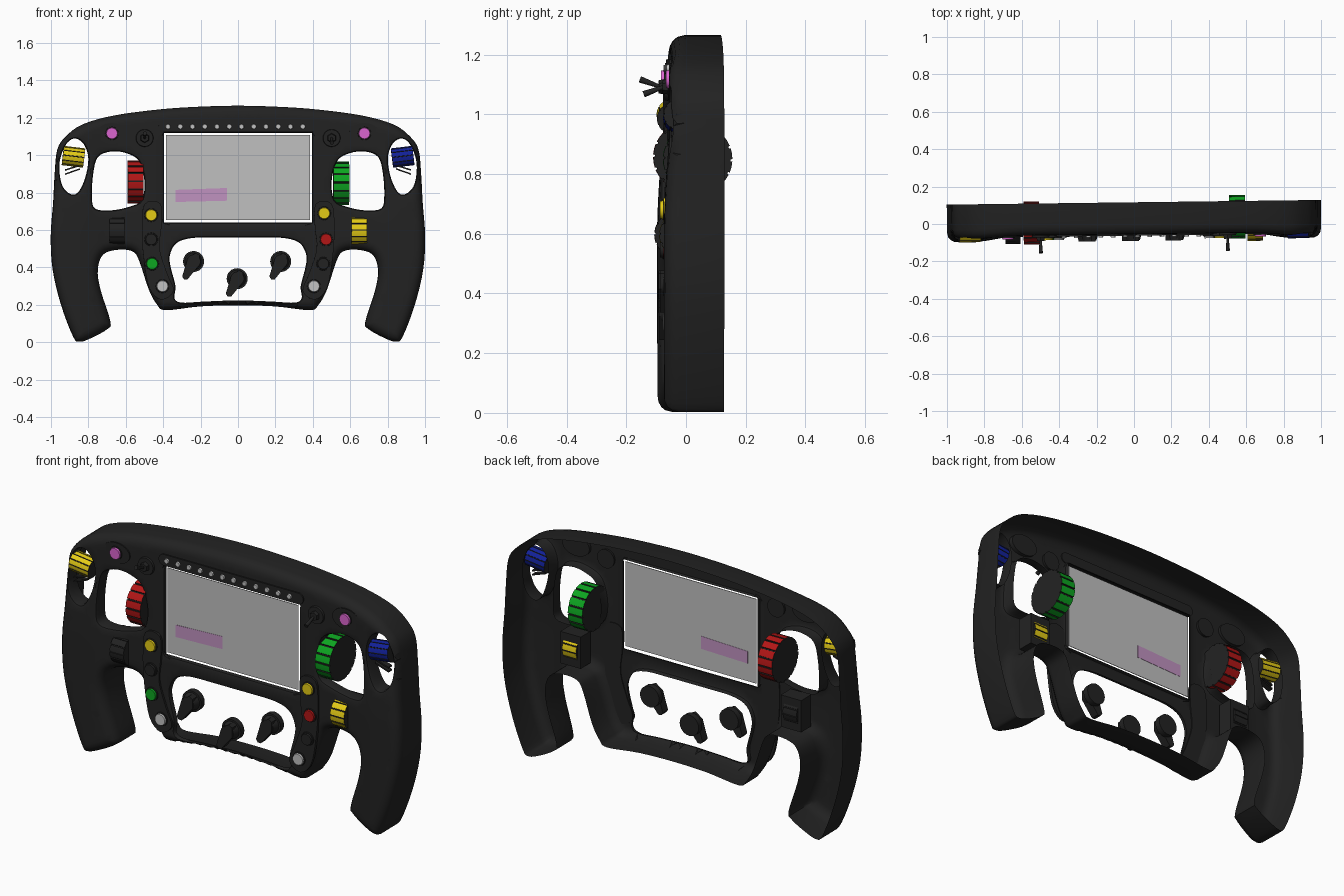
import bpy, bmesh, math
from mathutils import Vector, Matrix
from mathutils.geometry import delaunay_2d_cdt

if "Cube" in bpy.data.objects:
    bpy.data.objects.remove(bpy.data.objects["Cube"])

def mat(name, r, g, b):
    m = bpy.data.materials.new(name)
    m.diffuse_color = (r, g, b, 1)
    m.use_nodes = True
    m.node_tree.nodes["Principled BSDF"].inputs["Base Color"].default_value = m.diffuse_color
    return m

BLACK = mat("black", .016, .016, .016)
YELLOW = mat("yellow", .78, .6, .008)
GREEN = mat("green", .004, .38, .015)
RED = mat("red", .45, .008, .008)
BLUE = mat("blue", .006, .015, .32)
PINK = mat("pink", .7, .13, .62)
SILVER = mat("silver", .54, .54, .54)
GREY = mat("screen grey", .53, .53, .53)
MAUVE = mat("mauve", .53, .29, .53)
BACK = .116

def finish(name, bm, *mats):
    bmesh.ops.recalc_face_normals(bm, faces=bm.faces)
    me = bpy.data.meshes.new(name)
    bm.to_mesh(me)
    bm.free()
    for m in mats:
        me.materials.append(m)
    ob = bpy.data.objects.new(name, me)
    bpy.context.collection.objects.link(ob)
    return ob

def prism(name, pts, y0, y1, m):
    """Outline in x,z pushed along y."""
    bm = bmesh.new()
    a = [bm.verts.new((x, y0, z)) for x, z in pts]
    b = [bm.verts.new((x, y1, z)) for x, z in pts]
    for i in range(len(pts)):
        j = (i + 1) % len(pts)
        bm.faces.new((a[i], a[j], b[j], b[i]))
    bm.faces.new(a)
    bm.faces.new(b)
    return finish(name, bm, m)

def rod(name, p, q, r1, r2, m, n=24):
    """Cylinder or cone between two points."""
    p, q = Vector(p), Vector(q)
    bm = bmesh.new()
    rot = (q - p).to_track_quat('Z', 'Y').to_matrix().to_4x4()
    bmesh.ops.create_cone(bm, cap_ends=True, segments=n, radius1=r1, radius2=r2,
                          depth=(q - p).length, matrix=Matrix.Translation((p + q) / 2) @ rot)
    return finish(name, bm, m)

def oval(x, z, rx, rz, n=32):
    return [(x + rx * math.cos(i * math.tau / n), z + rz * math.sin(i * math.tau / n)) for i in range(n)]

def rounded(p, k=4):
    """Closed smooth curve through the points."""
    out, n = [], len(p)
    for i in range(n):
        a, b, c, d = (Vector(p[(i + o) % n]) for o in (-1, 0, 1, 2))
        for s in range(k):
            t = s / k
            out.append(tuple(.5 * (2*b + (c - a)*t + (2*a - 5*b + 4*c - d)*t*t + (3*b - a - 3*c + d)*t**3)))
    return out

def flip(p):
    return [(-x, z) for x, z in reversed(p)]

def mirrored(half):
    return half + [(-x, z) for x, z in reversed(half) if x > 0]

def ramp(v, a, b):
    t = min(1, max(0, (v - a) / (b - a)))
    return t * t * (3 - 2 * t)

def front(x, z):
    return -.055 - .03 * ramp(abs(x), .6, .86) * (1 - .55 * ramp(z, .6, 1))

# ---- body shell: outline and openings
outer = rounded(mirrored([(0, 1.265), (.22, 1.259), (.42, 1.245), (.66, 1.213), (.83, 1.165), (.92, 1.1),
    (.965, 1.03), (.979, .9), (.987, .75), (1, .57), (.99, .39), (.945, .2), (.88, .03), (.845, .003), (.78, .025),
    (.70, .07), (.682, .11), (.735, .28), (.75, .39), (.72, .47), (.64, .495), (.56, .485), (.525, .43),
    (.475, .28), (.43, .2), (.385, .172), (.2, .192), (0, .198)]))
thumb = rounded([(.53, .97), (.6, 1.012), (.68, 1.02), (.75, .99), (.775, .9), (.782, .78), (.765, .715),
                 (.68, .705), (.58, .725), (.515, .76), (.5, .86)])
egg = rounded([(.875, 1.09), (.922, 1.055), (.955, .96), (.945, .85), (.905, .797), (.86, .797), (.82, .87),
               (.8, .98), (.825, 1.06)])
lower = rounded(mirrored([(0, .56), (.12, .56), (.25, .557), (.33, .53), (.365, .465), (.36, .4), (.335, .3),
                          (.34, .235), (.3, .212), (.18, .218), (0, .224)]), 5)
c = [(-.395, .64), (.395, .64), (.395, 1.12), (-.395, 1.12)]
window = [tuple(Vector(c[i]).lerp(Vector(c[(i + 1) % 4]), s / 22)) for i in range(4) for s in range(22)]
loops = [outer, thumb, flip(thumb), egg, flip(egg), lower, window]
wall_end = [BACK, 0, 0, .01, .01, -.03, -.036]
segs = [[(*l[i], *l[(i + 1) % len(l)]) for i in range(len(l))] for l in loops]

def inside(x, z):
    odd = False
    for s in segs:
        for x0, z0, x1, z1 in s:
            if (z0 > z) != (z1 > z) and x < x0 + (z - z0) * (x1 - x0) / (z1 - z0):
                odd = not odd
    return odd

def dist(x, z, ss):
    best = 9
    for x0, z0, x1, z1 in ss:
        dx, dz = x1 - x0, z1 - z0
        t = min(1, max(0, ((x - x0) * dx + (z - z0) * dz) / (dx * dx + dz * dz + 1e-12)))
        best = min(best, (x - x0 - t * dx) ** 2 + (z - z0 - t * dz) ** 2)
    return math.sqrt(best)

rim_segs = segs[0]
hole_segs = sum(segs[1:], [])
verts, edges = [], []
for l in loops:
    k = len(verts)
    verts += [Vector(p) for p in l]
    edges += [(k + i, k + (i + 1) % len(l)) for i in range(len(l))]
# rings that follow each edge carry the rounding
for li, l in enumerate(loops):
    for d in ((.006, .018, .034, .05) if li == 0 else (.005, .015)):
        for i in range(len(l)):
            t = (Vector(l[(i + 1) % len(l)]) - Vector(l[i - 1])).normalized()
            for s in (1, -1):
                x, z = l[i][0] - s * t.y * d, l[i][1] + s * t.x * d
                if inside(x, z) and min(dist(x, z, rim_segs), dist(x, z, hole_segs)) > .9 * d:
                    verts.append(Vector((x, z)))
for i in range(-33, 34):
    for j in range(1, 43):
        x, z = i * .03, j * .03
        if inside(x, z) and dist(x, z, rim_segs) > .06 and dist(x, z, hole_segs) > .025:
            verts.append(Vector((x, z)))

def curve_in(d, r):
    return r - math.sqrt(r * r - (r - d) ** 2) if d < r else 0

def surface(x, z):
    return front(x, z) + max(curve_in(dist(x, z, rim_segs), .05), curve_in(dist(x, z, hole_segs), .015))

vs, es, fs, *_ = delaunay_2d_cdt(verts, edges, [], 0, 1e-5)
bm = bmesh.new()
bv = [bm.verts.new((v.x, surface(v.x, v.y), v.y)) for v in vs]
for f in fs:
    m = sum((vs[i] for i in f), Vector((0, 0))) / len(f)
    if inside(m.x, m.y):
        bm.faces.new([bv[i] for i in f])
# outer wall runs to the open back; the openings have shorter lips
for l, end in zip(loops, wall_end):
    a = [bm.verts.new((x, surface(x, z), z)) for x, z in l]
    b = [bm.verts.new((x, end, z)) for x, z in l]
    for i in range(len(l)):
        j = (i + 1) % len(l)
        bm.faces.new((a[i], a[j], b[j], b[i]))
bmesh.ops.remove_doubles(bm, verts=bm.verts, dist=.0003)
bmesh.ops.delete(bm, geom=[v for v in bm.verts if not v.link_faces], context='VERTS')
finish("wheel_body", bm, BLACK)

# ---- screen with its coloured bar
prism("screen", [(-.385, .655), (.385, .655), (.385, 1.108), (-.385, 1.108)], -.045, -.042, GREY)
prism("screen_bar", [(-.335, .75), (-.06, .757), (-.06, .825), (-.335, .815)], -.0465, -.0405, MAUVE)

# ---- row of shift lights
strip = [(x + (.395 if x > 0 else -.395), 1.153 + z) for x, z in oval(0, 0, .03, .03, 30)]
prism("light_strip", strip, -.05, -.062, BLACK)
for i in range(12):
    x = -.375 + i * .0655
    rod("shift_light", (x, -.055, 1.153), (x, -.07, 1.153), .015, .012, SILVER, 12)

# ---- raised button columns
column = rounded([(.415, .74), (.5, .74), (.515, .6), (.505, .45), (.475, .29), (.41, .228), (.345, .275),
                  (.38, .37), (.42, .5), (.41, .62)])
for pts in (column, flip(column)):
    prism("button_column", pts, -.05, -.066, BLACK)

# ---- push buttons
def button(x, z, m, base=-.066):
    rod("button_collar", (x, base + .01, z), (x, base - .006, z), .038, .035, BLACK)
    rod("button", (x, base, z), (x, base - .015, z), .032, .029, m)

for x, z, m in [(-.465, .68, YELLOW), (-.465, .55, BLACK), (-.46, .42, GREEN), (-.405, .3, SILVER),
                (.46, .69, YELLOW), (.47, .55, RED), (.455, .42, BLACK), (.405, .3, SILVER)]:
    button(x, z, m)
for s in (-1, 1):
    prism("top_button_pad", oval(s * .675, 1.117, .08, .055), -.04, -.062, BLACK)
    button(s * .675, 1.117, PINK, -.06)

# ---- toggle switches, one up and one down
for s in (-1, 1):
    x, z = s * .5, 1.092
    rod("toggle_base", (x, -.04, z), (x, -.066, z), .05, .045, BLACK)
    rod("toggle_nut", (x, -.066, z), (x, -.085, z), .026, .022, BLACK, 6)
    rod("toggle_lever", (x, -.08, z), (x, -.148, z - s * .025), .006, .011, BLACK, 12)

# ---- ribbed rollers: coloured ribs, black grooves and ends
def roller(name, x, y, z, r, w, teeth, m, tilt=0):
    bm = bmesh.new()
    ring = []
    for i in range(teeth):
        for f, rr in ((0, 1), (.4, 1), (.8, 1), (.83, .95), (.97, .95)):
            a = math.tau * (i + f) / teeth
            ring.append((r * rr * math.cos(a), r * rr * math.sin(a)))
    rot = Matrix.Translation((x, y, z)) @ Matrix.Rotation(tilt, 4, 'Y')
    a, b = ([bm.verts.new(rot @ Vector((s * w / 2, p, q))) for p, q in ring] for s in (-1, 1))
    for i in range(len(ring)):
        j = (i + 1) % len(ring)
        bm.faces.new((a[i], a[j], b[j], b[i])).material_index = 1 if i % 5 < 2 else 0
    bm.faces.new(a)
    bm.faces.new(b)
    return finish(name, bm, BLACK, m)

roller("large_wheel_left", -.548, .012, .857, .115, .085, 16, RED)
roller("large_wheel_right", .552, .032, .85, .116, .085, 16, GREEN)
for s, side, up in ((-1, BLACK, YELLOW), (1, YELLOW, BLUE)):
    roller("spoke_roller", s * .648, -.02, .597, .078, .082, 14, side)
    prism("roller_housing", [(s * .648 + a, .597 + b) for a, b in ((-.06, -.085), (.06, -.085), (.06, .085), (-.06, .085))],
          -.04, .045, BLACK)
    roller("grip_roller", s * .88, -.035, .992, .052, .115, 12, up, s * -.12)
    for k in range(2):
        z = .945 - k * .022
        prism("grip_slat", [(s * (.835 + k * .01), z), (s * .925, z - .028), (s * .925, z - .02),
                            (s * (.835 + k * .01), z + .008)], -.06, -.03, BLACK)

# ---- rotary knobs in the lower opening
for x, z in ((-.238, .432), (-.005, .34), (.228, .432)):
    rod("knob_base", (x, -.02, z), (x, -.05, z), .056, .056, BLACK)
    rod("knob_cap", (x, -.05, z), (x, -.085, z), .046, .036, BLACK)
    u, v = Vector((-.47, -.88)), Vector((.88, -.47))
    o = Vector((x, z))
    prism("knob_pointer", [tuple(o + u * a + v * b) for a, b in
          ((-.045, -.012), (0, -.036), (.1, -.016), (.108, 0), (.1, .016), (0, .036), (-.045, .012))],
          -.045, -.09, BLACK)

# ---- the whole wheel sits very slightly turned
for ob in bpy.context.collection.objects:
    ob.data.transform(Matrix.Rotation(.0125, 4, 'Z'))
    ob.select_set(True)
    bpy.context.view_layer.objects.active = ob
bpy.ops.object.shade_smooth_by_angle(angle=math.radians(35))
